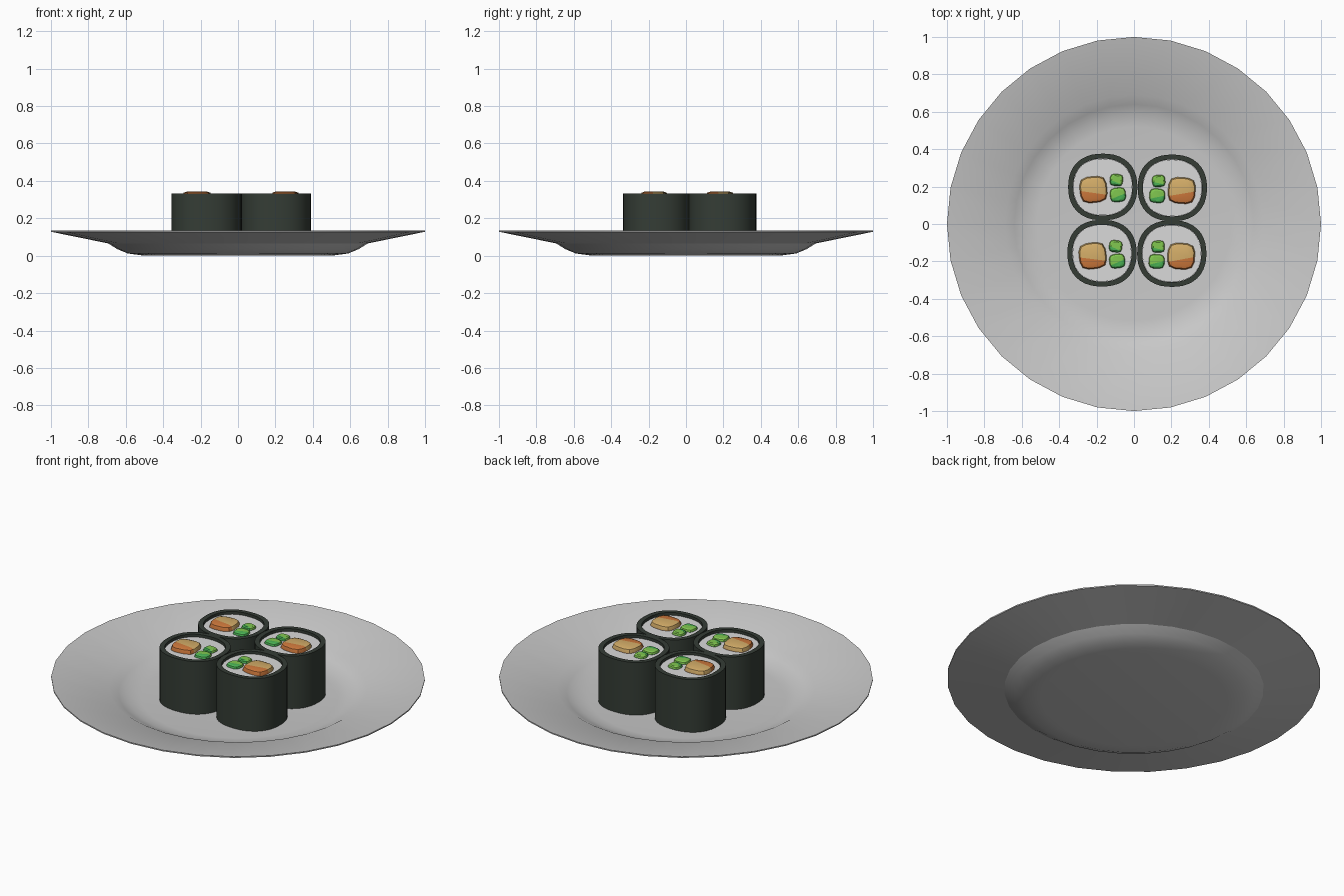
import bpy, bmesh, math
from mathutils import Vector, Matrix

if "Cube" in bpy.data.objects:
    bpy.data.objects.remove(bpy.data.objects["Cube"])


def mat(name, r, g, b):
    m = bpy.data.materials.new(name)
    m.diffuse_color = (r, g, b, 1)
    m.use_nodes = True
    m.node_tree.nodes["Principled BSDF"].inputs["Base Color"].default_value = m.diffuse_color
    return m


PLATE = mat("plate grey", 0.58, 0.58, 0.58)
RICE = mat("rice white", 0.70, 0.70, 0.70)
NORI = mat("seaweed dark", 0.035, 0.046, 0.036)
FISH = [mat("fish tan", 0.66, 0.42, 0.14), mat("fish orange", 0.62, 0.19, 0.045),
        mat("fish brown", 0.40, 0.14, 0.04)]
CUKE = [mat("light green", 0.22, 0.58, 0.08), mat("mid green", 0.07, 0.45, 0.09),
        mat("dark green", 0.03, 0.20, 0.04)]


def loft(rings, sides, power=2.0, close=False, caps=(False, False)):
    """Stack superellipse rings (rx, ry, z) into a bmesh."""
    bm = bmesh.new()
    loops = []
    for rx, ry, z in rings:
        loop = []
        for i in range(sides):
            a = 2 * math.pi * i / sides
            c, s = math.cos(a), math.sin(a)
            k = (abs(c) ** power + abs(s) ** power) ** (-1 / power)
            loop.append(bm.verts.new((rx * c * k, ry * s * k, z)))
        loops.append(loop)
    pairs = list(zip(loops, loops[1:]))
    if close:
        pairs.append((loops[-1], loops[0]))
    for lo, hi in pairs:
        for i in range(sides):
            j = (i + 1) % sides
            bm.faces.new((lo[i], lo[j], hi[j], hi[i]))
    if caps[0]:
        bm.faces.new(loops[0][::-1])
    if caps[1]:
        bm.faces.new(loops[-1])
    return bm


def finish(bm, name, mats, loc=(0, 0, 0), rot=0.0, angle=30):
    bmesh.ops.recalc_face_normals(bm, faces=bm.faces)
    for f in bm.faces:
        f.smooth = True
    for e in bm.edges:
        e.smooth = e.calc_face_angle(0) < math.radians(angle)
    bmesh.ops.rotate(bm, verts=bm.verts, matrix=Matrix.Rotation(rot, 3, 'Z'))
    me = bpy.data.meshes.new(name)
    bm.to_mesh(me)
    bm.free()
    for m in mats:
        me.materials.append(m)
    ob = bpy.data.objects.new(name, me)
    ob.location = loc
    bpy.context.collection.objects.link(ob)


def filling(name, mats, x, y, w, d, rot, top, split, lean):
    """Rounded chunk: top colour, lower-front colour, dark skirt."""
    rx, ry = w / 2, d / 2
    bm = loft([(rx, ry, 0.300), (rx, ry, 0.318), (rx * 0.92, ry * 0.92, top - 0.005),
               (rx * 0.72, ry * 0.72, top)], 16, 3.6, caps=(True, True))
    normal = Vector((lean, 1, 0)).normalized()
    bmesh.ops.bisect_plane(bm, geom=bm.verts[:] + bm.edges[:] + bm.faces[:],
                           plane_co=(0, split, 0), plane_no=normal)
    for f in bm.faces:
        c = f.calc_center_median()
        if c.z < 0.319:
            f.material_index = 2
        elif (c - Vector((0, split, c.z))).dot(normal) < 0:
            f.material_index = 1
    finish(bm, name, mats, (x, y, 0), rot)


# plate: closed profile, underside then upper side
under = [(0.53, 0.004), (0.59, 0.012), (0.645, 0.035), (0.695, 0.066), (1.0, 0.128)]
upper = [(1.0, 0.135), (0.69, 0.076), (0.64, 0.049), (0.585, 0.027), (0.52, 0.02)]
plate_profile = [(0.50, 0.0)] + under + upper
finish(loft([(r, r, z) for r, z in plate_profile], 32, caps=(True, True)),
       "plate", [PLATE], angle=20)

# four rolls; m mirrors the fillings in x
rolls = [(-0.167, 0.198, 1, 0.10), (0.205, 0.193, -1, -0.08),
         (-0.171, -0.156, 1, 0.12), (0.202, -0.158, -1, -0.06)]
for n, (x, y, m, rot) in enumerate(rolls, 1):
    # seaweed wrap: outer wall, lip and inner wall
    finish(loft([(0.158, 0.152, 0.021), (0.185, 0.178, 0.021), (0.185, 0.178, 0.332),
                 (0.158, 0.152, 0.332)], 40, 2.3, close=True),
           f"seaweed_{n}", [NORI], (x, y, 0))
    # rice core
    finish(loft([(0.157, 0.151, 0.021), (0.157, 0.151, 0.316)], 40, 2.3, caps=(True, True)),
           f"rice_{n}", [RICE], (x, y, 0))
    # fish chunk and two cucumber sticks
    filling(f"fish_{n}", FISH, x - 0.05 * m, y - 0.014, 0.146, 0.14, rot, 0.342, -0.018, 0.25 * m)
    filling(f"cucumber_back_{n}", CUKE, x + 0.073 * m, y + 0.037, 0.070, 0.064, -rot, 0.332, -0.012, 0.3)
    filling(f"cucumber_front_{n}", CUKE, x + 0.081 * m, y - 0.042, 0.084, 0.076, rot, 0.332, -0.008, -0.3)
